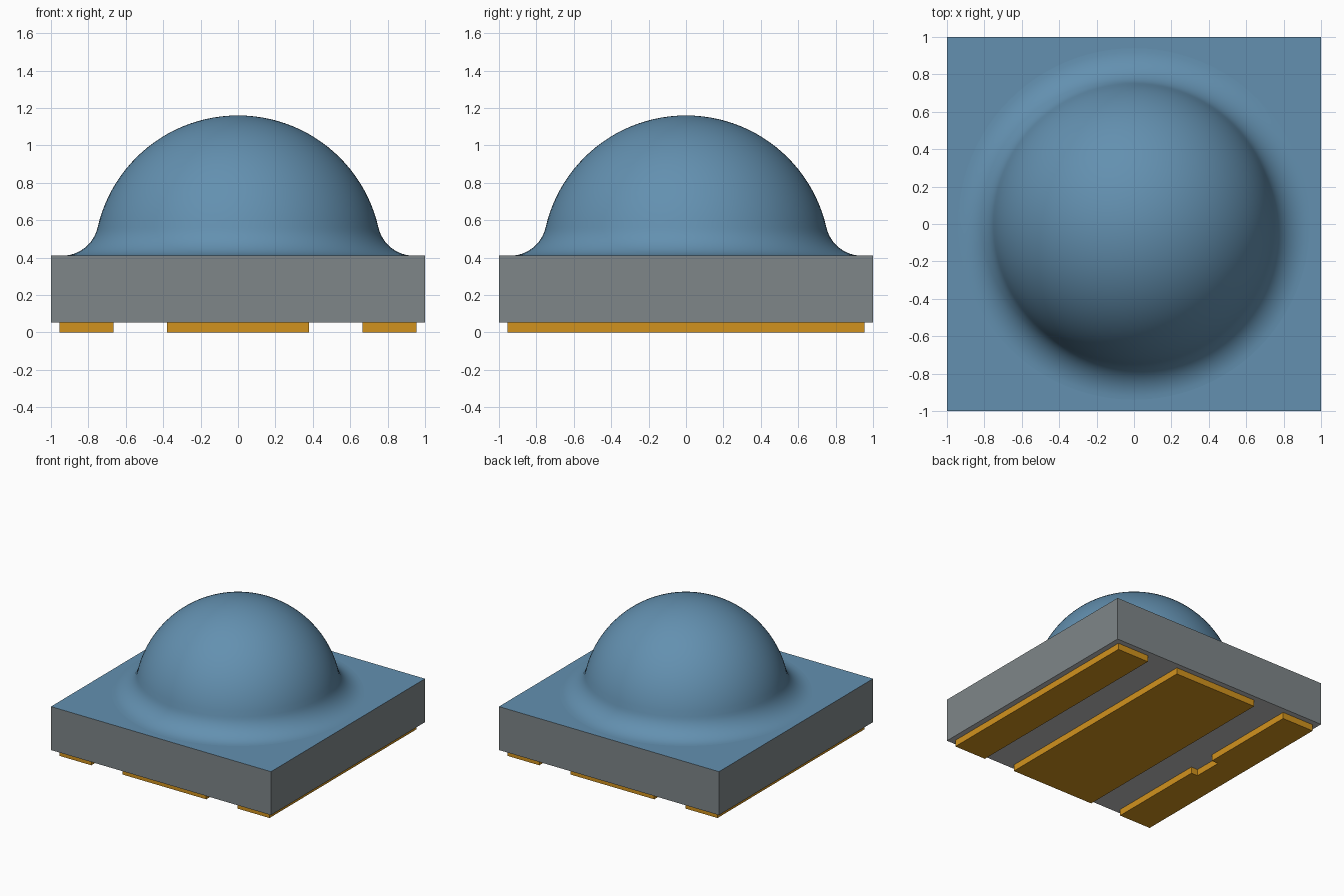
import bpy, bmesh, math

cube = bpy.data.objects.get("Cube")
if cube:
    bpy.data.objects.remove(cube, do_unlink=True)

PAD_TOP, BODY_TOP = 0.053, 0.41


def material(name, rgb):
    m = bpy.data.materials.new(name)
    m.use_nodes = True
    m.diffuse_color = (*rgb, 1)
    bsdf = next(n for n in m.node_tree.nodes if n.type == 'BSDF_PRINCIPLED')
    bsdf.inputs["Base Color"].default_value = (*rgb, 1)
    return m


lens_blue = material("lens blue", (0.125, 0.28, 0.434))
body_grey = material("body grey", (0.21, 0.24, 0.25))
base_grey = material("underside light grey", (0.52, 0.52, 0.52))
pad_gold = material("pad gold", (0.64, 0.29, 0.013))


def finish(name, bm, *mats):
    bmesh.ops.recalc_face_normals(bm, faces=bm.faces)
    me = bpy.data.meshes.new(name)
    bm.to_mesh(me)
    bm.free()
    ob = bpy.data.objects.new(name, me)
    bpy.context.collection.objects.link(ob)
    for m in mats:
        me.materials.append(m)
    return ob


def prism(name, outline, z0, z1, *mats):
    """Extrude a flat outline from z0 to z1."""
    bm = bmesh.new()
    base = bm.faces.new([bm.verts.new((x, y, z0)) for x, y in outline])
    res = bmesh.ops.extrude_face_region(bm, geom=[base])
    for v in res["geom"]:
        if isinstance(v, bmesh.types.BMVert):
            v.co.z = z1
    return finish(name, bm, *mats)


def rect(x0, x1, y):
    return [(x0, -y), (x1, -y), (x1, y), (x0, y)]


# Square body: grey sides, lens-coloured top face, light underside
body = prism("body", rect(-1, 1, 1), PAD_TOP, BODY_TOP,
             body_grey, lens_blue, base_grey)
for p in body.data.polygons:
    if p.normal.z > 0.5:
        p.material_index = 1
    elif p.normal.z < -0.5:
        p.material_index = 2

# Contact pads; the one on the -x side has a polarity notch in its inner edge
prism("centre_pad", rect(-0.38, 0.38, 0.955), 0, PAD_TOP, pad_gold)
prism("left_pad", rect(0.665, 0.955, 0.955), 0, PAD_TOP, pad_gold)
notched = [(-0.955, -0.955), (-0.665, -0.955), (-0.665, -0.12), (-0.725, -0.12),
           (-0.725, 0.12), (-0.665, 0.12), (-0.665, 0.955), (-0.955, 0.955)]
prism("right_pad", notched, 0, PAD_TOP, pad_gold)

# Lens: spherical dome blended into the body top by a tangent fillet
R, CZ = 0.77, 0.39
FILLET, FX = 0.194, 0.94
FZ = BODY_TOP + FILLET
join = math.atan2(FZ - CZ, FX)
profile = []
for i in range(25):
    a = math.pi / 2 + (join - math.pi / 2) * i / 24
    profile.append((R * math.cos(a), CZ + R * math.sin(a)))
for i in range(1, 13):
    a = math.pi + join + (math.pi / 2 - join) * i / 12
    profile.append((FX + FILLET * math.cos(a), FZ + FILLET * math.sin(a)))

bm = bmesh.new()
verts = [bm.verts.new((r, 0, z)) for r, z in profile]
edges = [bm.edges.new(p) for p in zip(verts, verts[1:])]
bmesh.ops.spin(bm, geom=verts + edges, cent=(0, 0, 0), axis=(0, 0, 1),
               angle=math.tau, steps=96, use_merge=True)
bmesh.ops.remove_doubles(bm, verts=bm.verts, dist=1e-4)
lens = finish("lens_dome", bm, lens_blue)
# Make sure the open dome faces outwards
if lens.data.polygons[0].normal.z < 0:
    lens.data.flip_normals()
for p in lens.data.polygons:
    p.use_smooth = True
